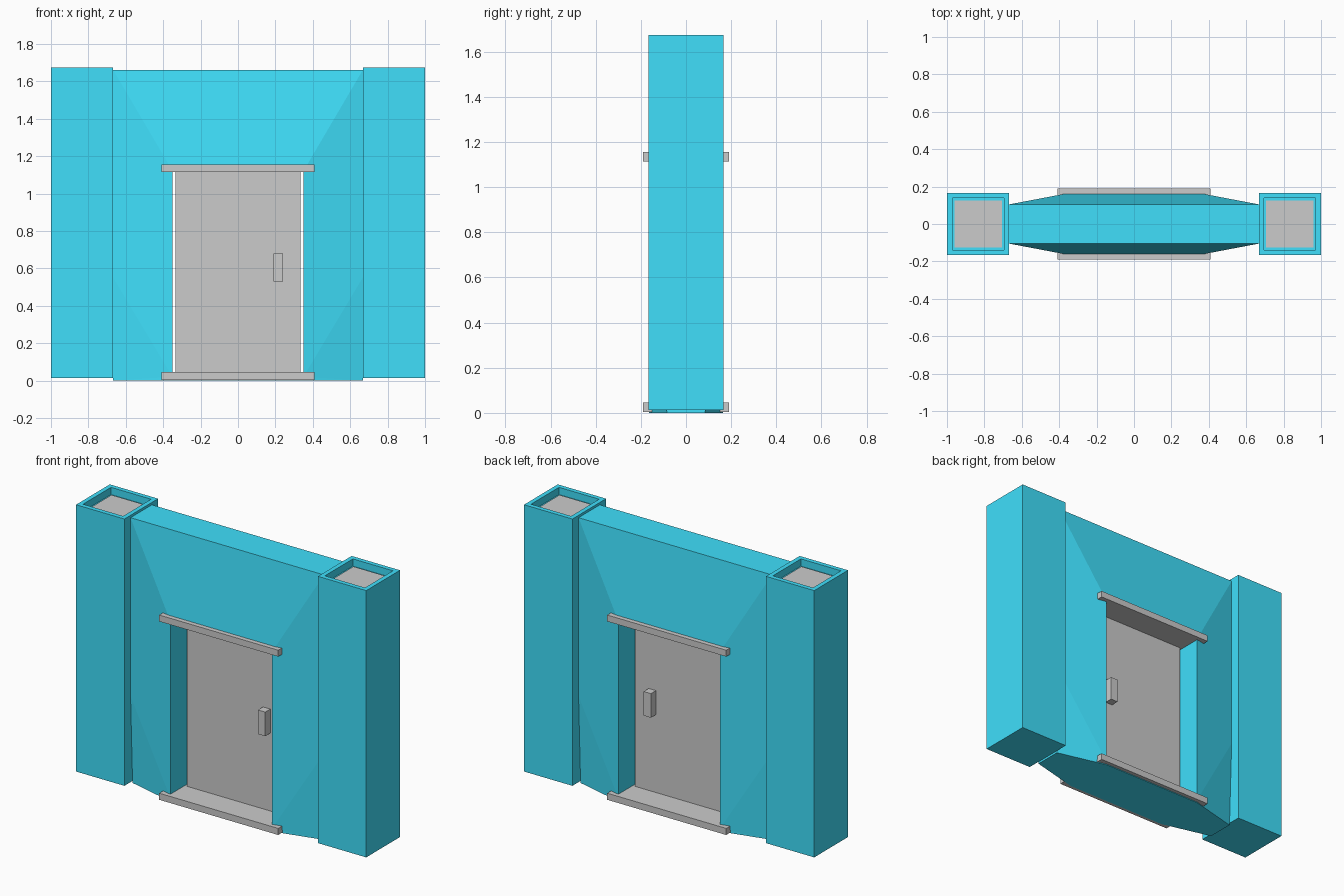
import bpy, bmesh

if "Cube" in bpy.data.objects:
    bpy.data.objects.remove(bpy.data.objects["Cube"])

blue = bpy.data.materials.new("blue")
blue.diffuse_color = (0.05, 0.74, 0.97, 1)
blue.use_nodes = True
blue.node_tree.nodes["Principled BSDF"].inputs["Base Color"].default_value = blue.diffuse_color


def finish(bm, name, mat=None):
    bmesh.ops.recalc_face_normals(bm, faces=bm.faces)
    me = bpy.data.meshes.new(name)
    bm.to_mesh(me)
    bm.free()
    if mat:
        me.materials.append(mat)
    ob = bpy.data.objects.new(name, me)
    bpy.context.collection.objects.link(ob)
    return ob


def box_bm(x, y, z):
    bm = bmesh.new()
    bmesh.ops.create_cube(bm, size=1)
    for v in bm.verts:
        for i, (a, b) in enumerate((x, y, z)):
            v.co[i] = a if v.co[i] < 0 else b
    return bm


def box(name, x, y, z, mat=None):
    return finish(box_bm(x, y, z), name, mat)


# Faceted wall with a doorway, one half face mirrored in x and y
P = {  # x, half depth, z
    "base": (0.35, 0.165, 0), "jamb": (0.35, 0.165, 0.02),
    "head": (0.35, 0.165, 1.12), "top": (0.22, 0.105, 1.66),
    "corner": (0.667, 0.105, 1.66), "upper": (0.667, 0.105, 1.11),
    "lower": (0.667, 0.105, 0.55), "foot": (0.667, 0.085, 0),
}
bm = bmesh.new()
V = {(k, s, f): bm.verts.new((s * x, f * y, z))
     for k, (x, y, z) in P.items() for s in (-1, 1) for f in (-1, 1)}


def face(*keys):
    bm.faces.new([V[k] for k in keys])


for s in (-1, 1):
    for f in (-1, 1):
        for names in (("head", "top", "corner"), ("head", "corner", "upper"),
                      ("jamb", "head", "upper", "lower"), ("jamb", "lower", "foot"),
                      ("base", "jamb", "foot")):
            face(*[(n, s, f) for n in names])
    # Strips joining front to back: jamb, top, end and underside
    for a, b in (("jamb", "head"), ("top", "corner"), ("corner", "upper"),
                 ("upper", "lower"), ("lower", "foot"), ("foot", "base")):
        face((a, s, -1), (b, s, -1), (b, s, 1), (a, s, 1))
for f in (-1, 1):
    for a, b in (("head", "top"), ("base", "jamb")):
        face((a, -1, f), (a, 1, f), (b, 1, f), (b, -1, f))
for a in ("head", "top", "base", "jamb"):
    face((a, -1, -1), (a, 1, -1), (a, 1, 1), (a, -1, 1))
finish(bm, "wall", blue)

# Square pillars with a recessed grey panel on top
for side, x0, x1 in (("left", -1, -0.667), ("right", 0.667, 1)):
    bm = box_bm((x0, x1), (-0.166, 0.166), (0.013, 1.675))
    top = max(bm.faces, key=lambda q: q.calc_center_median().z)
    bmesh.ops.inset_region(bm, faces=[top], thickness=0.04)
    floor = bmesh.ops.extrude_face_region(bm, geom=[top])["geom"]
    bmesh.ops.translate(bm, vec=(0, 0, -0.045),
                        verts=[g for g in floor if isinstance(g, bmesh.types.BMVert)])
    if top.is_valid:
        bmesh.ops.delete(bm, geom=[top], context='FACES_ONLY')
    finish(bm, side + "_pillar", blue)
    box(side + "_pillar_panel", (x0 + 0.04, x1 - 0.04), (-0.126, 0.126), (1.628, 1.635))

# Door, handles, sill and lintel
box("door", (-0.335, 0.335), (-0.025, 0.025), (0.04, 1.12))
for side, y in (("front", (-0.075, -0.02)), ("back", (0.02, 0.075))):
    box(side + "_handle", (0.19, 0.24), y, (0.53, 0.68))
box("sill", (-0.41, 0.41), (-0.19, 0.19), (0.004, 0.045))
box("lintel", (-0.41, 0.41), (-0.19, 0.19), (1.115, 1.155))
